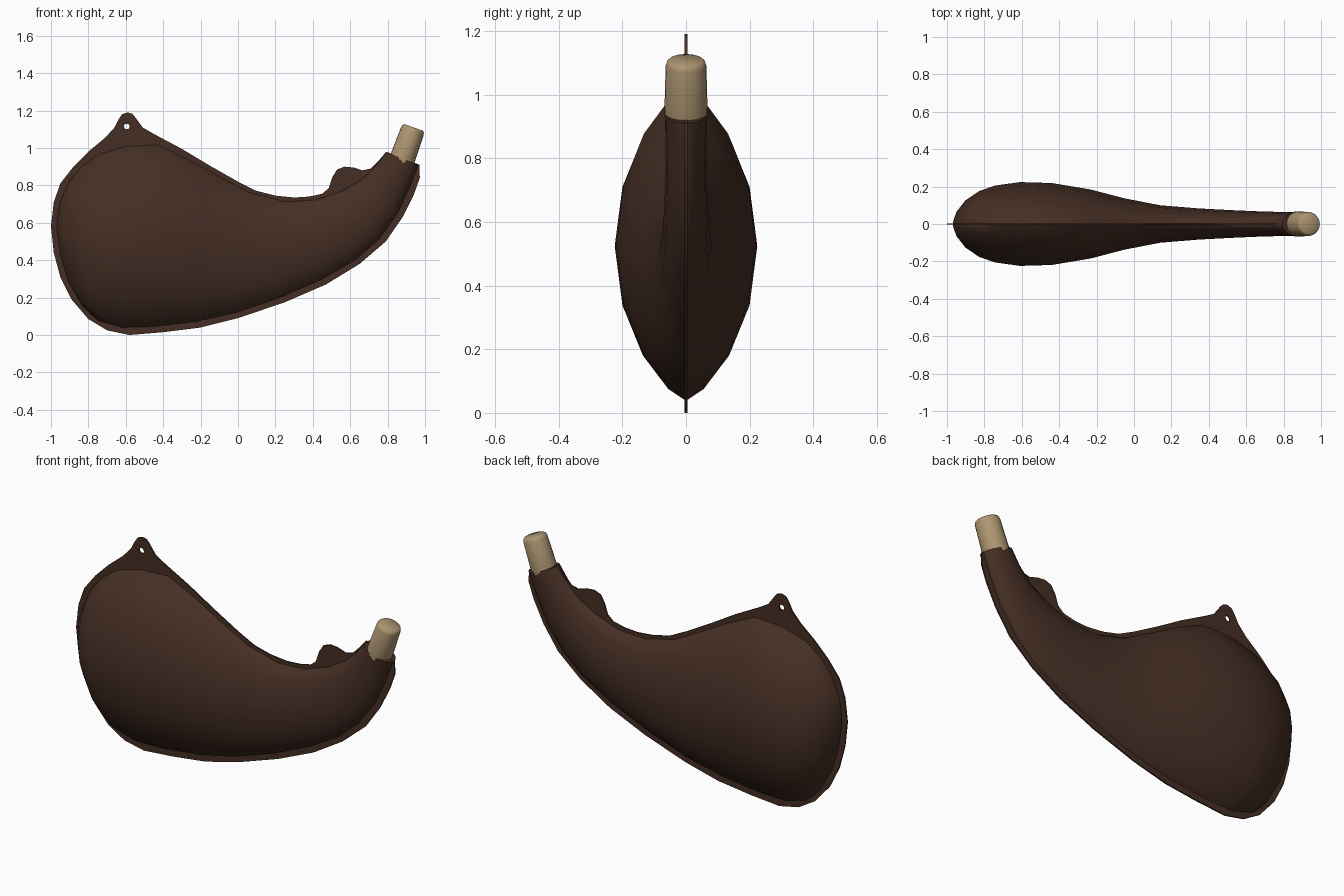
import bpy, bmesh, math
from mathutils import Vector

if "Cube" in bpy.data.objects:
    bpy.data.objects.remove(bpy.data.objects["Cube"])


def material(name, rgb):
    m = bpy.data.materials.new(name)
    m.diffuse_color = (*rgb, 1)
    m.use_nodes = True
    m.node_tree.nodes["Principled BSDF"].inputs["Base Color"].default_value = m.diffuse_color
    return m


leather = material("dark_leather", (0.060, 0.028, 0.018))
cork = material("pale_cork", (0.42, 0.305, 0.165))


def loft(name, rings, mat, angle):
    """Skin a list of closed rings, cap both ends."""
    bm = bmesh.new()
    loops = [[bm.verts.new(p) for p in r] for r in rings]
    n = len(loops[0])
    for a, b in zip(loops, loops[1:]):
        for i in range(n):
            j = (i + 1) % n
            bm.faces.new((a[i], a[j], b[j], b[i]))
    bm.faces.new(loops[0])
    bm.faces.new(loops[-1])
    bmesh.ops.recalc_face_normals(bm, faces=bm.faces)
    me = bpy.data.meshes.new(name)
    bm.to_mesh(me)
    bm.free()
    me.materials.append(mat)
    ob = bpy.data.objects.new(name, me)
    bpy.context.collection.objects.link(ob)
    activate(ob)
    bpy.ops.object.shade_smooth_by_angle(angle=math.radians(angle))
    return ob


def activate(ob):
    bpy.ops.object.select_all(action='DESELECT')
    ob.select_set(True)
    bpy.context.view_layer.objects.active = ob


# Swollen pouch: bottom x,z / top x,z / half thickness at each station
stations = [
    (-.967, .55, -.967, .62, .015), (-.948, .42, -.95, .72, .065),
    (-.905, .28, -.90, .83, .125), (-.83, .15, -.83, .91, .175),
    (-.75, .075, -.74, .97, .205), (-.62, .038, -.60, 1.01, .224),
    (-.45, .042, -.43, 1.02, .219), (-.22, .07, -.25, .935, .185),
    (0, .12, -.10, .85, .137), (.22, .195, .06, .765, .10),
    (.45, .295, .25, .715, .083), (.63, .40, .42, .725, .074),
    (.755, .51, .56, .775, .068), (.855, .65, .67, .84, .065),
    (.92, .79, .74, .91, .064), (.965, .91, .793, .977, .067),
]
SEG = 16
rings = []
for k, (bx, bz, tx, tz, h) in enumerate(stations):
    # lens section at the pouch, round section at the neck
    power = 1.45 - 0.45 * max(0, k - 8) / 7
    ring = []
    for i in range(SEG):
        a = 2 * math.pi * i / SEG
        t = (1 - math.cos(a)) / 2
        s = math.sin(a)
        y = math.copysign(abs(s) ** power, s) * h
        ring.append((bx + (tx - bx) * t, y, bz + (tz - bz) * t))
    rings.append(ring)
loft("pouch", rings, leather, 55)

# Flat seam flange with hanging tab, hole and thumb bump
outline = [
    (-.59, 1.19), (-.62, 1.18), (-.64, 1.15), (-.66, 1.11), (-.71, 1.055),
    (-.80, .98), (-.88, .90), (-.95, .81), (-.985, .71), (-1, .58),
    (-.985, .44), (-.95, .31), (-.89, .19), (-.80, .085), (-.70, .025),
    (-.58, 0), (-.40, .015), (-.20, .04), (0, .09), (.25, .175), (.47, .27),
    (.65, .38), (.79, .50), (.88, .63), (.94, .75), (.972, .84), (.97, .91),
    (.793, .98), (.75, .93), (.71, .89), (.665, .88), (.62, .895),
    (.57, .90), (.53, .885), (.505, .845), (.485, .785), (.45, .755),
    (.38, .74), (.30, .735), (.20, .745), (.10, .77), (0, .82),
    (-.15, .905), (-.30, .995), (-.45, 1.075), (-.51, 1.11), (-.55, 1.165),
    (-.565, 1.183),
]
hole = [(-.595 + .015 * math.cos(i * math.pi / 6),
         1.115 + .015 * math.sin(i * math.pi / 6)) for i in range(12)]
cu = bpy.data.curves.new("seam_flange", 'CURVE')
cu.dimensions = '2D'
cu.fill_mode = 'BOTH'
cu.extrude = 0.004
for pts in (outline, hole):
    sp = cu.splines.new('POLY')
    sp.points.add(len(pts) - 1)
    for p, (x, z) in zip(sp.points, pts):
        p.co = (x, z, 0, 1)
    sp.use_cyclic_u = True
cu.materials.append(leather)
flange = bpy.data.objects.new("seam_flange", cu)
flange.rotation_euler.x = math.pi / 2
bpy.context.collection.objects.link(flange)
activate(flange)
bpy.ops.object.convert(target='MESH')
bpy.ops.object.shade_smooth_by_angle(angle=math.radians(40))

# Tapered stopper in the neck
base, top = Vector((.88, 0, .945)), Vector((.939, 0, 1.109))
axis = (top - base).normalized()
side = Vector((axis.z, 0, -axis.x))
rings = []
for d, r in ((-.04, .064), (0, .068), (.155, .064), (.168, .060),
             (.175, .052)):
    rings.append([base + axis * d
                  + side * (r * math.cos(a)) + Vector((0, r * math.sin(a), 0))
                  for a in (2 * math.pi * i / 24 for i in range(24))])
loft("stopper", rings, cork, 50)
